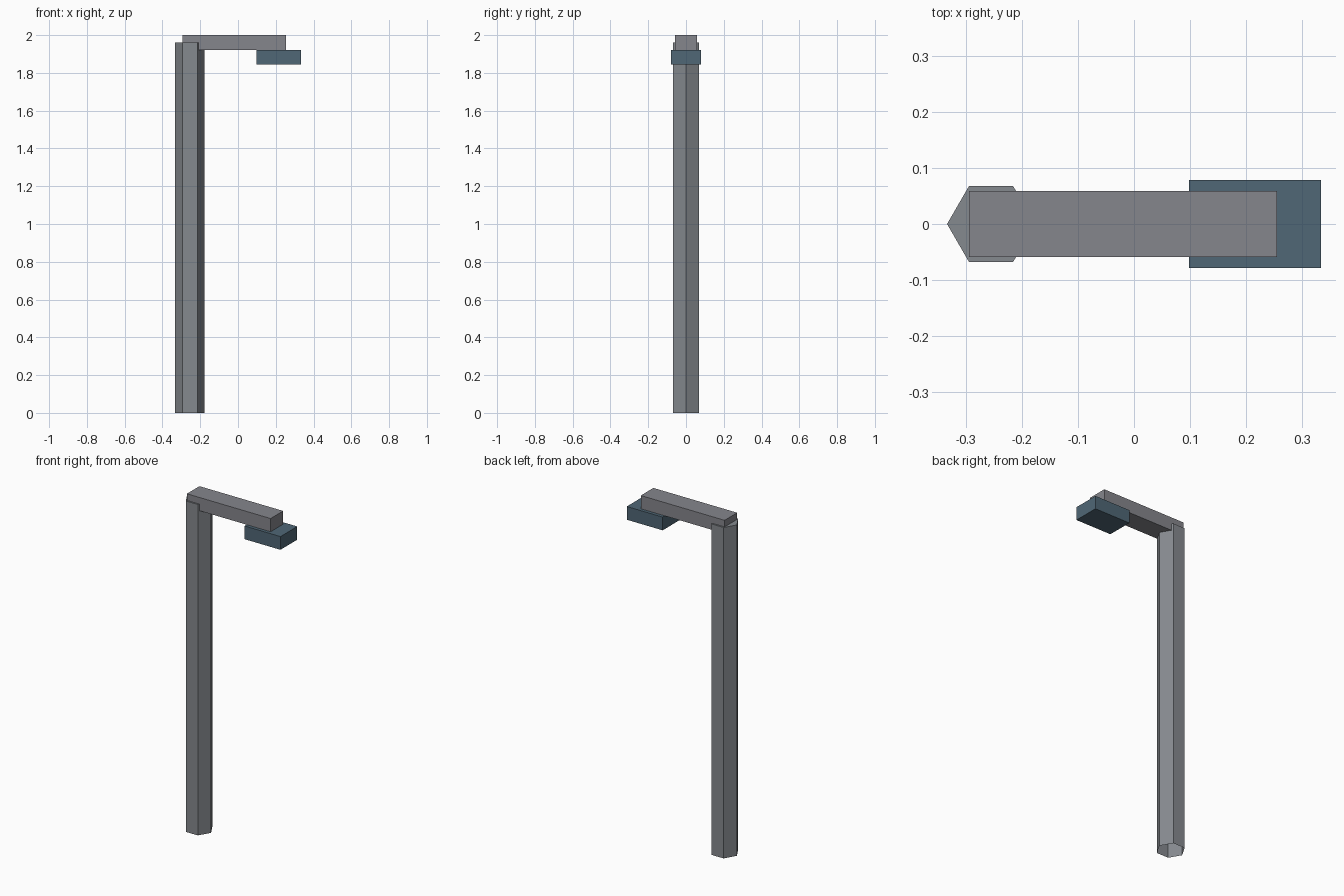
import bpy, bmesh, math
from mathutils import Matrix, Vector

if "Cube" in bpy.data.objects:
    bpy.data.objects.remove(bpy.data.objects["Cube"])

U = 2 / 2.55  # design unit: total height is 2.55 units


def material(name, rgb):
    m = bpy.data.materials.new(name)
    m.diffuse_color = (*rgb, 1)
    m.use_nodes = True
    m.node_tree.nodes["Principled BSDF"].inputs["Base Color"].default_value = m.diffuse_color
    return m


def add_object(name, bm, mat):
    mesh = bpy.data.meshes.new(name)
    bm.to_mesh(mesh)
    bm.free()
    mesh.materials.append(mat)
    ob = bpy.data.objects.new(name, mesh)
    bpy.context.collection.objects.link(ob)
    return ob


def box(name, center, size, mat):
    bm = bmesh.new()
    bmesh.ops.create_cube(bm, size=1)
    bmesh.ops.scale(bm, vec=Vector(size) * U, verts=bm.verts)
    bmesh.ops.translate(bm, vec=Vector(center) * U, verts=bm.verts)
    return add_object(name, bm, mat)


pole_grey = material("pole grey", (0.235, 0.252, 0.272))
arm_grey = material("arm grey", (0.235, 0.238, 0.262))
lamp_blue = material("lamp slate blue", (0.08, 0.135, 0.18))

# Hexagonal pole: capped at the top, open at the base
bm = bmesh.new()
bmesh.ops.create_cone(bm, cap_ends=True, segments=6, radius1=0.1 * U,
                      radius2=0.1 * U, depth=2.5 * U)
# Put a corner on the x axis
if not any(abs(v.co.y) < 1e-4 for v in bm.verts):
    bmesh.ops.rotate(bm, matrix=Matrix.Rotation(math.pi / 6, 3, 'Z'), verts=bm.verts)
bm.normal_update()
base = [f for f in bm.faces if f.normal.z < -0.9]
bmesh.ops.delete(bm, geom=base, context='FACES_ONLY')
bmesh.ops.translate(bm, vec=Vector((-0.325, 0, 1.25)) * U, verts=bm.verts)
add_object("pole", bm, pole_grey)

# Horizontal arm and the lamp head hanging under its end
box("arm", (-0.025, 0, 2.5), (0.7, 0.15, 0.1), arm_grey)
box("lamp_head", (0.275, 0, 2.4), (0.3, 0.2, 0.1), lamp_blue)
